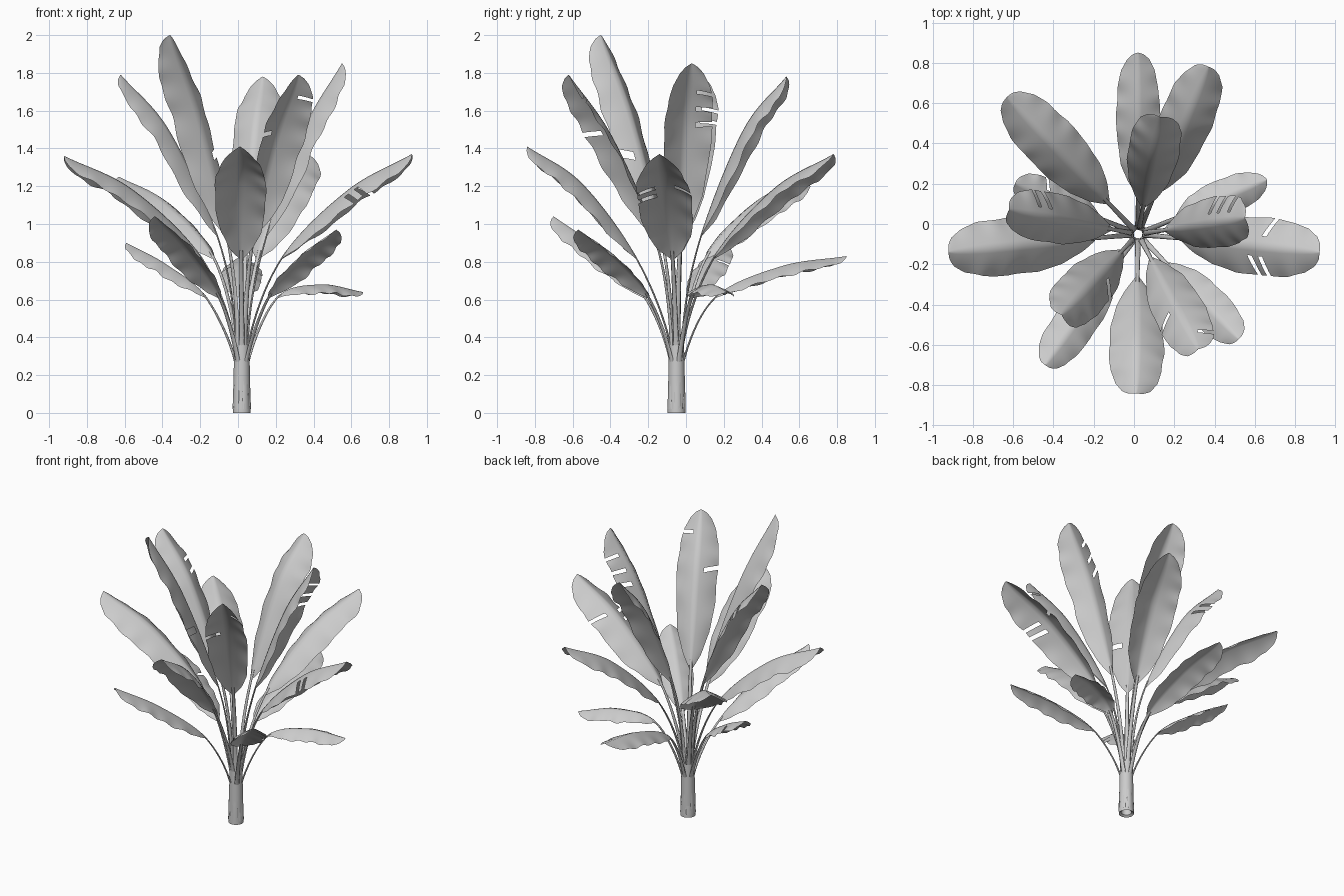
import bpy, bmesh, math
from mathutils import Vector

if "Cube" in bpy.data.objects:
    bpy.data.objects.remove(bpy.data.objects["Cube"])

CX, CY = 0.02, -0.05          # stem axis

# tiers: (base radius, base height, release height on the stem, droop angle)
HIGH = (0.13, 0.94, 0.48, 0.52)
TALL = (0.11, 0.94, 0.50, 0.50)
MID = (0.21, 0.82, 0.38, 0.50)
LOW = (0.20, 0.61, 0.28, 0.45)

# tip x, y, z, half width, bow, tier, slits as (side, position)
LEAVES = [
    (0.13, 0.53, 1.78, 0.150, 0.14, HIGH, []),
    (-0.62, 0.07, 1.79, 0.147, 0.13, HIGH, [(-1, .55), (-1, .66)]),
    (-0.36, -0.45, 2.00, 0.150, 0.11, TALL, [(1, .30)]),
    (0.32, -0.62, 1.79, 0.150, 0.10, HIGH, [(1, .80), (-1, .50)]),
    (0.55, 0.03, 1.85, 0.150, 0.11, HIGH, [(1, .50), (1, .62), (1, .75)]),
    (0.37, 0.78, 1.37, 0.152, 0.09, MID, []),
    (-0.63, 0.63, 1.25, 0.157, 0.08, MID, []),
    (-0.92, -0.14, 1.36, 0.166, 0.09, MID, []),
    (0.92, -0.14, 1.37, 0.168, 0.08, MID, [(-1, .46), (-1, .54), (1, .55)]),
    (0.01, -0.84, 1.41, 0.158, 0.10, MID, []),
    (0.02, 0.85, 0.83, 0.122, 0.055, LOW, []),
    (0.66, 0.22, 0.64, 0.105, 0.055, LOW, []),
    (-0.59, 0.20, 0.90, 0.105, 0.03, LOW, [(-1, .6)]),
    (-0.44, -0.70, 1.04, 0.120, 0.04, LOW, []),
    (0.52, -0.57, 0.97, 0.118, 0.04, LOW, []),
]
WIDTH = [(0, .08), (.08, .45), (.2, .78), (.35, .95), (.55, 1), (.75, .93),
         (.87, .76), (.95, .5), (.985, .27), (1, .04)]


def lerp_table(table, u):
    for (a, p), (b, q) in zip(table, table[1:]):
        if u <= b:
            return p + (q - p) * (u - a) / (b - a)
    return table[-1][1]


def spline(pts, t):
    """Catmull-Rom through pts, t in 0..len-1"""
    i = min(int(t), len(pts) - 2)
    f = t - i
    p1, p2 = pts[i], pts[i + 1]
    p0 = pts[i - 1] if i else p1 * 2 - p2
    p3 = pts[i + 2] if i + 2 < len(pts) else p2 * 2 - p1
    return 0.5 * (2 * p1 + (p2 - p0) * f + (2 * p0 - 5 * p1 + 4 * p2 - p3) * f * f
                  + (3 * p1 - p0 - 3 * p2 + p3) * f ** 3)


def finish(bm, name):
    me = bpy.data.meshes.new(name)
    bm.to_mesh(me)
    bm.free()
    for p in me.polygons:
        p.use_smooth = True
    ob = bpy.data.objects.new(name, me)
    bpy.context.collection.objects.link(ob)
    return ob


def skin(bm, rings):
    rows = [[bm.verts.new(p) for p in r] for r in rings]
    n = len(rows[0])
    for a, b in zip(rows, rows[1:]):
        for j in range(n):
            k = (j + 1) % n
            bm.faces.new((a[j], a[k], b[k], b[j]))


def make_leaf(idx, x, y, z, half, bow, tier, slits):
    br, bz, rz, droop = tier
    out = Vector((x - CX, y - CY, 0))
    tip_r = out.length
    out.normalize()
    side = Vector((-out.y, out.x, 0))

    def at(r, h):
        return Vector((CX, CY, h)) + out * r
    pts = [at(.036, .02), at(.034, rz), at(br, bz),
           at((br + tip_r) / 2, (bz + z) / 2 + bow), at(tip_r, z)]

    def frame(t):
        p = spline(pts, t)
        d = (spline(pts, min(t + .01, 4)) - spline(pts, max(t - .01, 0))).normalized()
        return p, d.cross(side)

    # flattened leaf stalk, ending under the blade base
    bm = bmesh.new()
    rings = []
    for i in range(27):
        t = 2.1 * i / 26
        p, nrm = frame(t)
        rad = .020 - .005 * t
        thick = .007 - .0015 * t
        rings.append([p - nrm * thick * .8 + side * math.cos(a) * rad + nrm * math.sin(a) * thick
                      for a in (k * math.tau / 8 for k in range(8))])
    skin(bm, rings)
    finish(bm, f"leaf_stalk_{idx}")

    # folded blade with wavy edges and slanted torn slits
    bm = bmesh.new()
    rows, cols = 64, 6
    grid = []
    for i in range(rows + 1):
        row = []
        for j in range(-cols, cols + 1):
            v = j / cols
            a = abs(v)
            u = i / rows
            u = min(1, u + .05 * a * math.sin(math.pi * u))
            p, nrm = frame(2 + 2 * u)
            w = half * lerp_table(WIDTH, u)
            phase = idx * 1.7 + (2 if v > 0 else 0)
            wave = .005 * a * a * w / half * (math.sin(u * 33 + phase) + .7 * math.sin(u * 15 + 2 * phase))
            edge = w * (1 + .02 * math.sin(u * 19 + idx + v))
            ang = droop * (.7 + .35 * a)
            row.append(bm.verts.new(p + side * v * edge * math.cos(ang)
                                    - nrm * (a * edge * math.sin(ang) - wave)))
        grid.append(row)
    for i in range(rows):
        for j in range(2 * cols):
            v = (j + .5 - cols) / cols
            torn = any(s * v > .35 and 0 <= i - int(q * rows) < 2 for s, q in slits)
            if not torn:
                bm.faces.new((grid[i][j], grid[i][j + 1], grid[i + 1][j + 1], grid[i + 1][j]))
    bmesh.ops.delete(bm, geom=[v for v in bm.verts if not v.link_faces], context='VERTS')
    finish(bm, f"leaf_blade_{idx}")


for n, leaf in enumerate(LEAVES):
    make_leaf(n, *leaf)

# hollow stem of wrapped leaf sheaths: inner wall, rim, outer wall
bm = bmesh.new()
profile = [(.029, .36), (.030, .20), (.033, .01), (.047, 0), (.045, .12), (.042, .26), (.040, .36)]
skin(bm, [[(CX + r * math.cos(k * math.tau / 24), CY + r * math.sin(k * math.tau / 24), h)
           for k in range(24)] for r, h in profile])
bmesh.ops.recalc_face_normals(bm, faces=bm.faces)
stem = finish(bm, "stem")
bpy.context.view_layer.objects.active = stem
stem.select_set(True)
bpy.ops.object.shade_smooth_by_angle()
